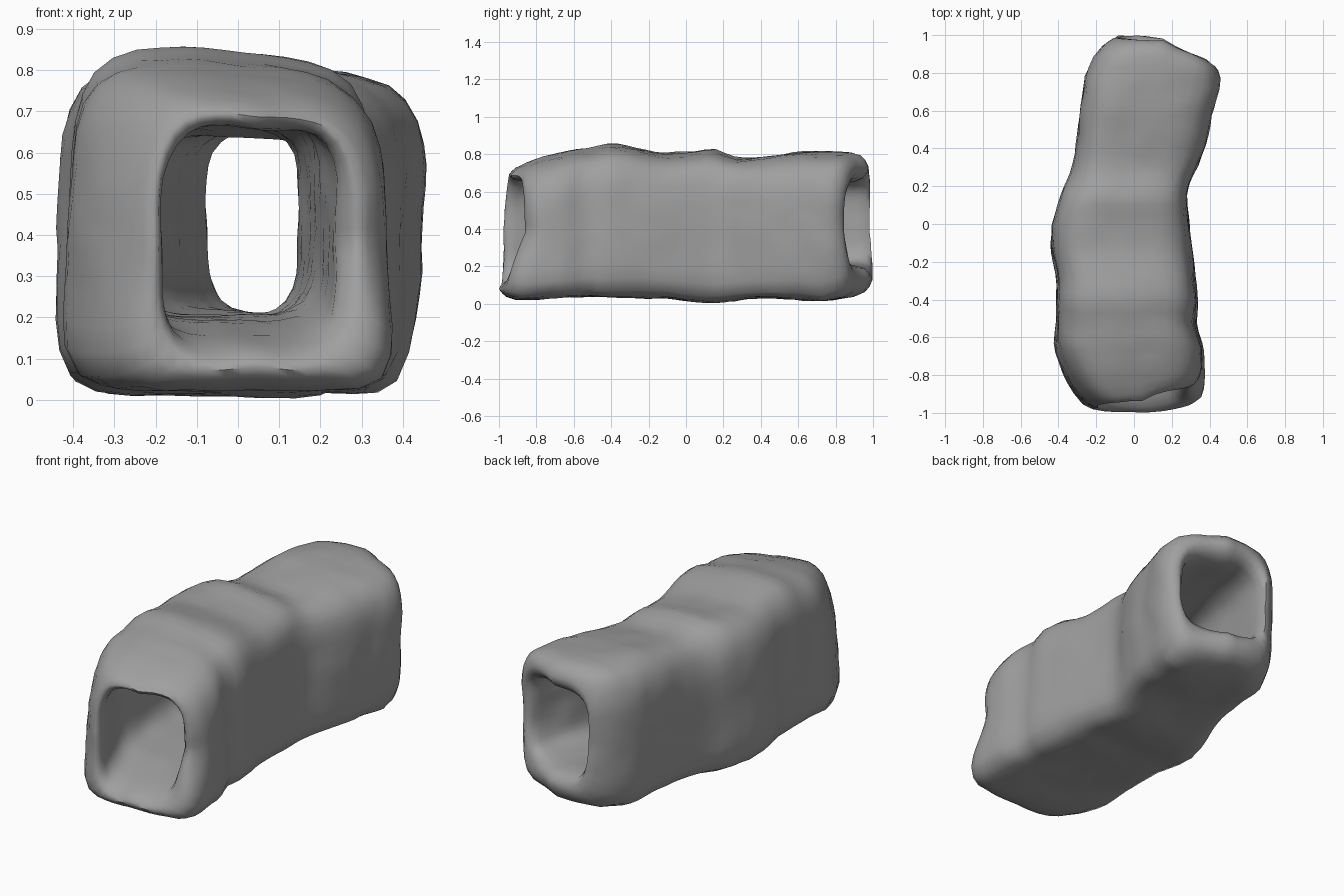
import bpy, bmesh, math
from mathutils import Vector, noise

cube = bpy.data.objects.get("Cube")
if cube:
    bpy.data.objects.remove(cube)

stone = bpy.data.materials.new("grey stone")
stone.use_nodes = True
stone.diffuse_color = (0.35, 0.35, 0.35, 1)
stone.node_tree.nodes["Principled BSDF"].inputs["Base Color"].default_value = (0.35, 0.35, 0.35, 1)

SEGMENTS = 48
# Tunnel stations: y, left edge, right edge, bottom, top
OUTER = [
    (-0.97, -0.23, 0.33, 0.05, 0.71), (-0.9, -0.30, 0.355, 0.02, 0.74),
    (-0.8, -0.36, 0.36, 0.02, 0.775), (-0.66, -0.41, 0.355, 0.035, 0.805),
    (-0.52, -0.405, 0.32, 0.04, 0.825), (-0.4, -0.41, 0.335, 0.035, 0.85),
    (-0.28, -0.405, 0.32, 0.035, 0.83), (-0.12, -0.44, 0.305, 0.03, 0.80),
    (0.0, -0.43, 0.29, 0.015, 0.805), (0.14, -0.39, 0.28, 0.005, 0.825),
    (0.24, -0.35, 0.30, 0.015, 0.785), (0.32, -0.325, 0.34, 0.025, 0.775),
    (0.45, -0.295, 0.39, 0.03, 0.79), (0.62, -0.28, 0.42, 0.025, 0.81),
    (0.78, -0.26, 0.445, 0.015, 0.805), (0.9, -0.20, 0.45, 0.04, 0.805),
    (0.98, -0.12, 0.43, 0.08, 0.775),
]
INNER = [
    (-0.97, -0.17, 0.25, 0.11, 0.65), (-0.86, -0.20, 0.24, 0.15, 0.665),
    (-0.65, -0.265, 0.22, 0.19, 0.68), (-0.4, -0.275, 0.195, 0.20, 0.69),
    (-0.1, -0.285, 0.165, 0.20, 0.67), (0.14, -0.25, 0.145, 0.205, 0.66),
    (0.32, -0.19, 0.19, 0.21, 0.64), (0.5, -0.15, 0.25, 0.21, 0.65),
    (0.75, -0.11, 0.31, 0.21, 0.655), (0.98, -0.055, 0.36, 0.21, 0.655),
]


def sample(stations, y):
    """Blend the station edges at a given y."""
    y = min(max(y, stations[0][0]), stations[-1][0])
    for a, b in zip(stations, stations[1:]):
        if y <= b[0]:
            t = (y - a[0]) / (b[0] - a[0])
            return [p + (q - p) * t for p, q in zip(a[1:], b[1:])]


def rim_shift(angle, y):
    """Ragged ends: the +x wall is set back, the floor juts out."""
    c, s = math.cos(angle), math.sin(angle)
    right, left, up, down = max(c, 0), max(-c, 0), max(s, 0), max(-s, 0)
    fade = min(1, max(0, abs(y) - 0.6) / 0.33)
    if y < 0:
        return fade * (0.115 * right * (1 - down) + 0.045 * up ** 2 - 0.025 * down ** 2)
    return fade * (-0.14 * right - 0.01 * up ** 2 + 0.03 * left * down)


def ring(y, mix, power):
    """One rounded-square ring; mix blends outer skin (0) to bore (1)."""
    x0, x1, z0, z1 = [o + (i - o) * mix for o, i in zip(sample(OUTER, y), sample(INNER, y))]
    verts = []
    for k in range(SEGMENTS):
        a = math.tau * k / SEGMENTS
        c, s = math.cos(a), math.sin(a)
        p = power + (3.5 if s < 0 and mix < 0.5 else 0)
        r = (abs(c) ** p + abs(s) ** p) ** (-1 / p)
        u, v = c * r, s * r
        # Front narrows upward, back narrows downward, roof slopes to +x
        lean = 1 + 0.07 * y * (v - abs(v) * 0.3) * (1 - mix)
        slope = 0.02 * u * max(v, 0) * (1 - mix)
        co = Vector(((x0 + x1) / 2 + u * (x1 - x0) / 2 * lean,
                     y + rim_shift(a, y),
                     (z0 + z1) / 2 + v * (z1 - z0) / 2 - slope))
        co += noise.noise_vector(co * 4.5) * 0.009 + noise.noise_vector(co * 11) * 0.006
        co.z = max(co.z, 0)
        verts.append(bm.verts.new(co))
    return verts


bm = bmesh.new()
rings = []
# Outer skin from front to back
for i in range(37):
    rings.append(ring(-0.94 + 1.88 * i / 36, 0, 4))
# Rounded back lip
for y, mix in ((0.965, 0.12), (0.98, 0.35), (0.98, 0.6), (0.955, 0.88)):
    rings.append(ring(y, mix, 4))
# Bore from back to front
for i in range(25):
    rings.append(ring(0.91 - 1.82 * i / 24, 1, 4.5))
# Rounded front lip
for y, mix in ((-0.945, 0.88), (-0.97, 0.6), (-0.975, 0.35), (-0.96, 0.12)):
    rings.append(ring(y, mix, 4))

for a, b in zip(rings, rings[1:] + rings[:1]):
    for k in range(SEGMENTS):
        n = (k + 1) % SEGMENTS
        bm.faces.new((a[k], a[n], b[n], b[k]))
bmesh.ops.recalc_face_normals(bm, faces=bm.faces)

mesh = bpy.data.meshes.new("rock_tunnel")
bm.to_mesh(mesh)
bm.free()
mesh.materials.append(stone)
tunnel = bpy.data.objects.new("rock_tunnel", mesh)
bpy.context.collection.objects.link(tunnel)
bpy.context.view_layer.objects.active = tunnel
tunnel.select_set(True)
bpy.ops.object.shade_smooth_by_angle(angle=math.radians(60))
